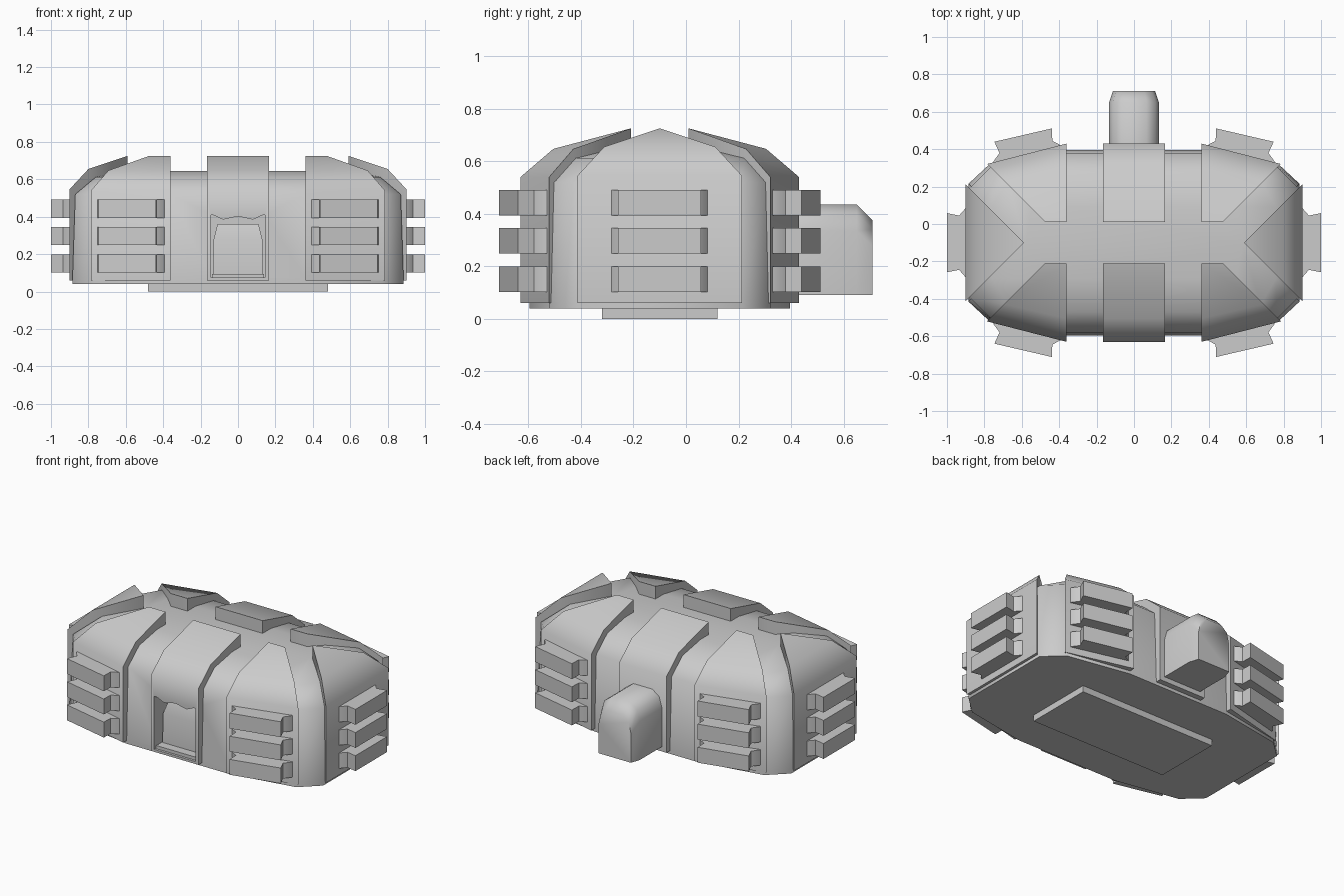
import bpy, bmesh
from mathutils import Vector, Matrix

cube = bpy.data.objects.get("Cube")
if cube:
    bpy.data.objects.remove(cube, do_unlink=True)

YC = -0.10  # centre line of the hull in y

grey = bpy.data.materials.new("hull_grey")
grey.use_nodes = True
grey.diffuse_color = (0.6, 0.6, 0.6, 1)
grey.node_tree.nodes["Principled BSDF"].inputs["Base Color"].default_value = (0.6, 0.6, 0.6, 1)


def loft(name, rings, angle=0.9, sx=1, sy=1, yc=YC):
    """Closed solid through rings of equal length, mirrored by sx and sy."""
    bm = bmesh.new()
    rows = [[bm.verts.new((x * sx, y * sy + yc, z)) for x, y, z in r] for r in rings]
    n = len(rows[0])
    for a, b in zip(rows, rows[1:]):
        for i in range(n):
            j = (i + 1) % n
            bm.faces.new((a[i], a[j], b[j], b[i]))
    bm.faces.new(rows[0])
    bm.faces.new(rows[-1])
    bmesh.ops.recalc_face_normals(bm, faces=bm.faces)
    mesh = bpy.data.meshes.new(name)
    bm.to_mesh(mesh)
    bm.free()
    mesh.materials.append(grey)
    ob = bpy.data.objects.new(name, mesh)
    bpy.context.collection.objects.link(ob)
    bpy.ops.object.select_all(action='DESELECT')
    ob.select_set(True)
    bpy.context.view_layer.objects.active = ob
    if angle:
        bpy.ops.object.shade_smooth_by_angle(angle=angle)
    return ob


def box(name, x0, x1, y0, y1, z0, z1):
    ring = [(x0, y0), (x1, y0), (x1, y1), (x0, y1)]
    return loft(name, [[(x, y, z) for x, y in ring] for z in (z0, z1)], angle=0, yc=0)


def cut(ob, cutter):
    bpy.context.view_layer.objects.active = ob
    mod = ob.modifiers.new("opening", 'BOOLEAN')
    mod.operation = 'DIFFERENCE'
    mod.solver = 'EXACT'
    mod.object = cutter
    bpy.ops.object.modifier_apply(modifier=mod.name)


# Inner hull: elongated plan, drawn in towards the roof
def hull_ring(e, z):
    q = [(0.36, e - 0.48), (0.76 - 0.74 * e, 0.74 * e - 0.41), (0.87 - e, e - 0.30)]
    right = q + [(x, -y) for x, y in reversed(q)]
    return [(x, y, z) for x, y in right + [(-x, -y) for x, y in right]]


hull = loft("hull", [hull_ring(e, z) for e, z in
                     ((-0.015, 0.04), (-0.015, 0.07), (0, 0.52), (0.11, 0.612), (0.29, 0.645))])
box("base_plate", -0.48, 0.48, YC - 0.22, YC + 0.22, 0, 0.045)

# Armour panel profiles: distance outward from the inner edge, and height
side = [(0, 0.725), (0.295, 0.647), (0.42, 0.54), (0.42, 0.06), (0, 0.06)]
end = [(0, 0.725), (0.21, 0.655), (0.312, 0.545), (0.312, 0.06), (0, 0.06)]

# Rib plan: depth out of the panel wall, and half width
rib_plan = [(-0.04, 0.20), (0.0, 0.185), (0.035, 0.145), (0.1, 0.158)]


def ribs(name, centre, normal):
    c, n = Vector(centre), Vector(normal).normalized()
    t = Vector((-n.y, n.x))
    plan = [c + n * d + t * w for d, w in rib_plan]
    plan += [c + n * d - t * w for d, w in reversed(rib_plan)]
    for i in range(3):
        z = 0.102 + i * 0.146
        loft(f"{name}_{i + 1}", [[(p.x, p.y, h) for p in plan] for h in (z, z + 0.097)], angle=0.6)


for sy, fb in ((1, "front"), (-1, "back")):
    # Middle panel
    mid = loft(f"{fb}_middle_panel",
               [[(x, -0.11 - d, z) for d, z in side] for x in (-0.165, 0.165)], sy=sy)
    if fb == "front":
        front_panel = mid
    for sx, lr in ((1, "left"), (-1, "right")):
        # Corner panel, with one square end and one mitred end
        loft(f"{fb}_{lr}_corner_panel",
             [[(0.36, -0.11 - d, z) for d, z in side],
              [(0.475 + 0.74 * d, -0.11 - 0.74 * d, z) for d, z in side]], sx=sx, sy=sy)
        ribs(f"{fb}_{lr}_rib", (sx * 0.57, -sy * 0.478), (sx * 0.225, -sy * 0.97))

for sx, lr in ((1, "left"), (-1, "right")):
    # End panel, mitred on both sides
    loft(f"{lr}_end_panel",
         [[(0.59 + d, s * (d + 0.001), z) for d, z in end] for s in (-1, 1)], sx=sx)
    ribs(f"{lr}_end_rib", (sx * 0.90, 0), (sx, 0))

# Front doorway with a recessed, tapering door
opening = box("doorway_cutter", -0.145, 0.145, -0.8, -0.50, 0.075, 0.41)
opening.hide_render = True
for ob in (front_panel, hull):
    cut(ob, opening)
bpy.data.objects.remove(opening, do_unlink=True)
loft("door", [[(-w, y, z), (w, y, z), (w, -0.49, z), (-w, -0.49, z)]
              for w, y, z in ((0.135, -0.56, 0.075), (0.13, -0.56, 0.28), (0.11, -0.53, 0.36))],
     angle=0.5, yc=0)
box("door_step", -0.14, 0.14, -0.615, -0.50, 0.065, 0.095)
loft("door_canopy", [[(-0.14, y, 0.412), (0.14, y, 0.412), (0.08, y, 0.385),
                      (0, y, 0.402), (-0.08, y, 0.385)] for y in (-0.625, -0.50)], angle=0, yc=0)

# Rear entry tunnel with a bevelled end
def tunnel_ring(y, w, top):
    half = [(w, 0.09), (w, top - 0.1), (w * 0.86, top - 0.035), (w * 0.5, top)]
    return [(x, y, z) for x, z in half + [(-x, z) for x, z in reversed(half)]]


loft("rear_tunnel", [tunnel_ring(0.36, 0.133, 0.435), tunnel_ring(0.65, 0.133, 0.435),
                     tunnel_ring(0.71, 0.113, 0.375)], yc=0)
